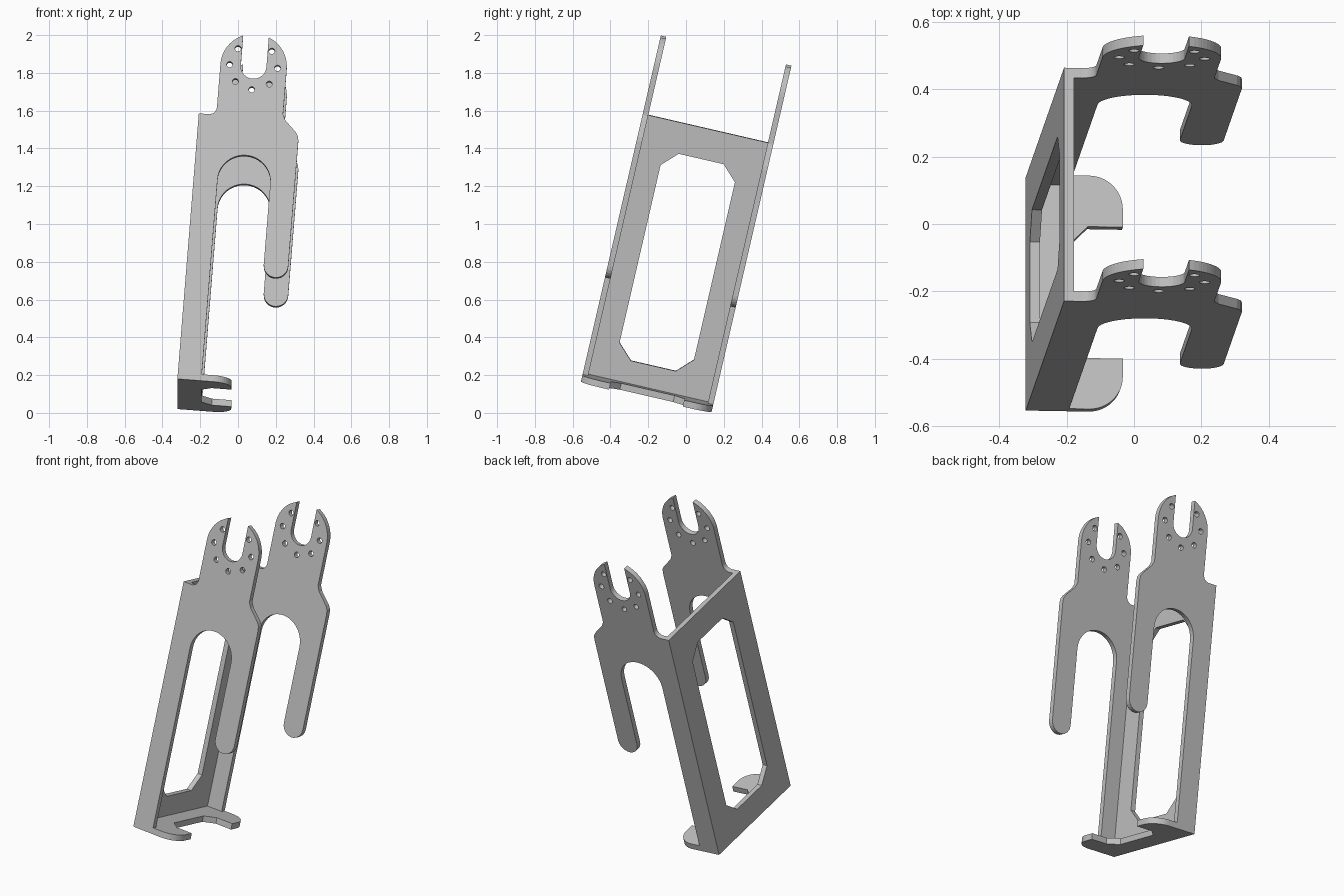
import bpy, bmesh
from math import radians, cos, sin, acos, pi
from mathutils import Matrix

if "Cube" in bpy.data.objects:
    bpy.data.objects.remove(bpy.data.objects["Cube"])

# One plain grey for the whole bracket
grey = bpy.data.materials.new("plain_grey")
grey.use_nodes = True
colour = (0.53, 0.53, 0.53, 1)
grey.diffuse_color = colour
grey.node_tree.nodes["Principled BSDF"].inputs["Base Color"].default_value = colour

THICK = 0.03      # sheet thickness
BASE = 0.035      # foot thickness
WIDTH = 0.71      # distance across both side plates
HEIGHT = 1.447    # height of the back panel

# The whole bracket leans
FRAME = (Matrix.Translation((-0.321, -0.553, 0.18))
         @ Matrix.Rotation(radians(-13), 4, 'X') @ Matrix.Rotation(radians(4.5), 4, 'Y'))
SIDE = Matrix.Rotation(pi / 2, 4, 'X')
PANEL = Matrix(((0, 0, 1, 0), (1, 0, 0, 0), (0, 1, 0, 0), (0, 0, 0, 1)))


def arc(cx, cy, r, start, end, steps=12):
    angles = [radians(start + (end - start) * i / steps) for i in range(steps + 1)]
    return [(cx + r * cos(a), cy + r * sin(a)) for a in angles]


def chamfered(x0, y0, x1, y1, c):
    return [(x0 + c, y0), (x1 - c, y0), (x1, y0 + c), (x1, y1 - c),
            (x1 - c, y1), (x0 + c, y1), (x0, y1 - c), (x0, y0 + c)]


def sheet(name, loops, thickness, matrix):
    """Flat sheet from an outline followed by its holes, centred on its thickness."""
    curve = bpy.data.curves.new(name + "_profile", 'CURVE')
    curve.dimensions = '2D'
    curve.fill_mode = 'BOTH'
    curve.extrude = thickness / 2
    for loop in loops:
        spline = curve.splines.new('POLY')
        spline.points.add(len(loop) - 1)
        for point, (x, y) in zip(spline.points, loop):
            point.co = (x, y, 0, 1)
        spline.use_cyclic_u = True
    helper = bpy.data.objects.new(name + "_profile", curve)
    bpy.context.collection.objects.link(helper)
    graph = bpy.context.evaluated_depsgraph_get()
    mesh = bpy.data.meshes.new_from_object(helper.evaluated_get(graph))
    bpy.data.objects.remove(helper)
    bm = bmesh.new()
    bm.from_mesh(mesh)
    bmesh.ops.remove_doubles(bm, verts=bm.verts, dist=0.0001)
    bmesh.ops.recalc_face_normals(bm, faces=bm.faces)
    for face in bm.faces:
        face.smooth = False
    bm.to_mesh(mesh)
    bm.free()
    mesh.materials.clear()
    mesh.materials.append(grey)
    mesh.name = name
    obj = bpy.data.objects.new(name, mesh)
    bpy.context.collection.objects.link(obj)
    obj.matrix_world = FRAME @ matrix
    return obj


# Side plate: leg, arch, hanging prong, shoulder and forked head
cx, cy, head, slot = 0.269, 1.725, 0.176, 0.068
tip = math_tip = 180 - acos(slot / head) * 180 / pi
leg, right, prong = 0.127, 0.537, 0.065
arch = (right - 2 * prong - leg) / 2
outline = [(0, BASE), (0, HEIGHT)]
outline += arc(0.053, HEIGHT + 0.04, 0.04, -90, 0, 6)
outline += arc(cx, cy, head, 180, tip)
outline += arc(cx, cy, slot, 180, 360, 16)
outline += arc(cx, cy, head, 180 - tip, 0)
outline += [(0.445, 1.475), (0.46, 1.445), (0.52, 1.385), (0.533, 1.365), (right, 1.34)]
outline += arc(right - prong, 0.59 + prong, prong, 0, -180)
outline += arc(leg + arch, 1.1, arch, 0, 180, 20)
outline += [(leg, BASE)]
# Ring of bolt holes, open at the top where the slot is
holes = [arc(cx + 0.127 * cos(radians(a)), cy + 0.127 * sin(radians(a)), 0.016, 0, 345, 15)
         for a in range(-225, 46, 45)]
for name, depth in (("front_side_plate", THICK / 2), ("rear_side_plate", WIDTH - THICK / 2)):
    sheet(name, [outline] + holes, THICK, Matrix.Translation((0, depth, 0)) @ SIDE)

# Back panel with a chamfered window
panel = [(THICK, BASE), (WIDTH - THICK, BASE), (WIDTH - THICK, HEIGHT), (THICK, HEIGHT)]
window = chamfered(0.153, 0.155, WIDTH - 0.153, 1.283, 0.08)
sheet("back_panel", [panel, window], THICK, Matrix.Translation((THICK / 2, 0, 0)) @ PANEL)

# Foot plate: two rounded tabs with a chamfered notch between
reach, tab, cut, r = 0.286, 0.155, 0.055, 0.1
half = [(0, 0)] + arc(reach - r, r, r, -90, 0) + [(reach, tab), (leg + cut, tab), (leg, tab + cut)]
foot = half + [(x, WIDTH - y) for x, y in reversed(half)]
sheet("foot_plate", [foot], BASE, Matrix.Translation((0, 0, BASE / 2)))
